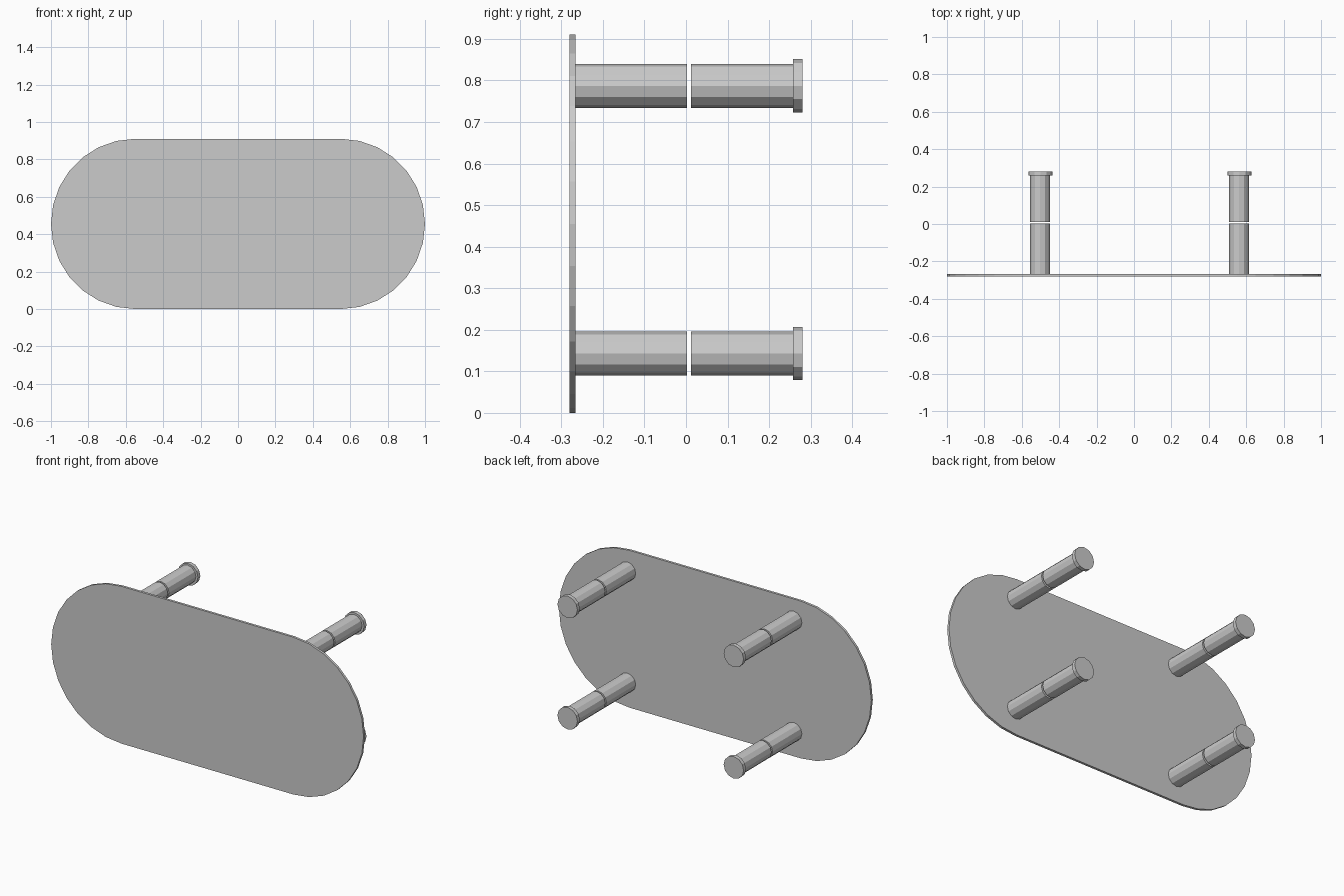
import bpy, bmesh, math
from mathutils import Matrix

if "Cube" in bpy.data.objects:
    bpy.data.objects.remove(bpy.data.objects["Cube"])


def finish(name, bm):
    bmesh.ops.recalc_face_normals(bm, faces=bm.faces)
    mesh = bpy.data.meshes.new(name)
    bm.to_mesh(mesh)
    bm.free()
    obj = bpy.data.objects.new(name, mesh)
    bpy.context.collection.objects.link(obj)
    return obj


def rod(name, x, z, y0, y1, radius, sides=12):
    """Flat-shaded cylinder running along y."""
    bm = bmesh.new()
    place = Matrix.Translation((x, (y0 + y1) / 2, z)) @ Matrix.Rotation(math.pi / 2, 4, 'X')
    bmesh.ops.create_cone(bm, cap_ends=True, segments=sides, radius1=radius,
                          radius2=radius, depth=y1 - y0, matrix=place)
    return finish(name, bm)


# Table top: thin upright stadium-shaped board
STEPS = 14
HALF_STRAIGHT, RX, RZ, ZC = 0.55, 0.45, 0.455, 0.455
bm = bmesh.new()
outline = []
for side in (1, -1):
    for i in range(STEPS + 1):
        a = side * math.pi / 2 * -1 + math.pi * i / STEPS
        outline.append(bm.verts.new((side * HALF_STRAIGHT + RX * math.cos(a), -0.28,
                                     ZC + RZ * math.sin(a))))
front = bm.faces.new(outline)
back = bmesh.ops.extrude_face_region(bm, geom=[front], use_keep_orig=True)
for v in (g for g in back['geom'] if isinstance(g, bmesh.types.BMVert)):
    v.co.y = -0.266
finish("table_top", bm)

# Four legs: two sections with a narrow gap, and a wider foot
for side, x in (("left", -0.503), ("right", 0.561)):
    for level, z in (("lower", 0.143), ("upper", 0.787)):
        tag = f"{side}_{level}"
        rod(f"leg_base_{tag}", x, z, -0.268, 0.002, 0.053)
        rod(f"leg_end_{tag}", x, z, 0.012, 0.259, 0.053)
        rod(f"foot_{tag}", x + 0.002, z, 0.258, 0.28, 0.064)
